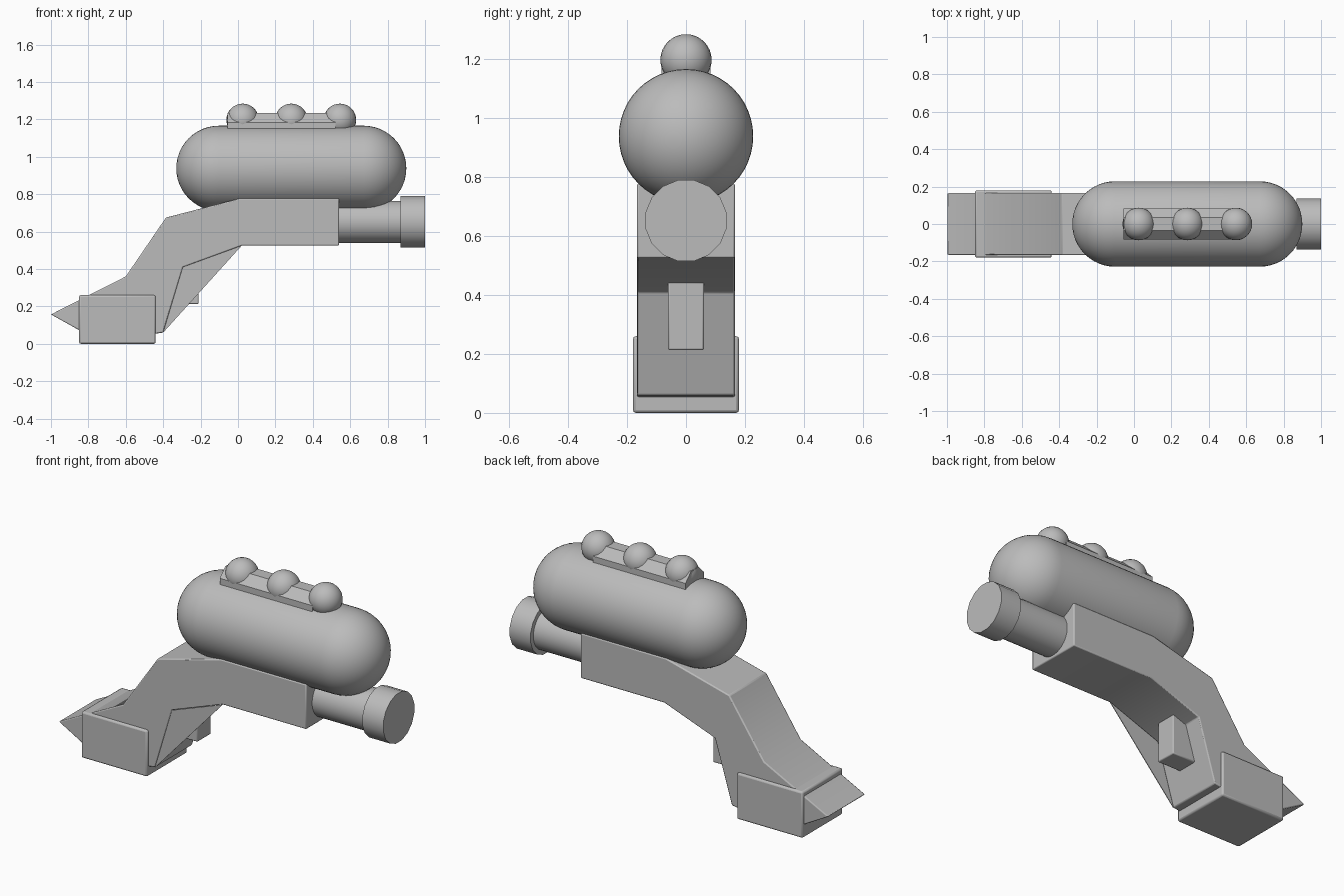
import bpy, bmesh, math
from mathutils import Matrix, Vector

cube = bpy.data.objects.get("Cube")
if cube:
    bpy.data.objects.remove(cube, do_unlink=True)

grey = bpy.data.materials.new("plain grey")
grey.use_nodes = True
colour = (0.5, 0.5, 0.5, 1)
grey.diffuse_color = colour
grey.node_tree.nodes["Principled BSDF"].inputs["Base Color"].default_value = colour


def finish(name, bm, bevel=0.0, angle=30):
    """Turn a bmesh into a shaded object, with an optional small edge bevel."""
    bmesh.ops.recalc_face_normals(bm, faces=bm.faces)
    mesh = bpy.data.meshes.new(name)
    bm.to_mesh(mesh)
    bm.free()
    mesh.materials.append(grey)
    obj = bpy.data.objects.new(name, mesh)
    bpy.context.collection.objects.link(obj)
    if bevel:
        mod = obj.modifiers.new("Bevel", "BEVEL")
        mod.width = bevel
        mod.segments = 2
        mod.limit_method = "ANGLE"
    bpy.ops.object.select_all(action="DESELECT")
    obj.select_set(True)
    bpy.context.view_layer.objects.active = obj
    bpy.ops.object.shade_smooth_by_angle(angle=math.radians(angle))
    return obj


def extrude_profile(name, points, y0, y1, bevel=0.0):
    """Extrude an x-z outline from y0 to y1."""
    bm = bmesh.new()
    face = bm.faces.new([bm.verts.new((x, y0, z)) for x, z in points])
    out = bmesh.ops.extrude_face_region(bm, geom=[face])
    moved = [v for v in out["geom"] if isinstance(v, bmesh.types.BMVert)]
    bmesh.ops.translate(bm, verts=moved, vec=(0, y1 - y0, 0))
    return finish(name, bm, bevel)


def box(name, x0, x1, half_width, z0, z1, bevel):
    outline = [(x0, z0), (x1, z0), (x1, z1), (x0, z1)]
    return extrude_profile(name, outline, -half_width, half_width, bevel)


def lathe(name, profile, z, steps, turn=0.0):
    """Spin an (x, radius) profile around a lengthwise axis at height z."""
    bm = bmesh.new()
    verts = [bm.verts.new((x, 0, r)) for x, r in profile]
    edges = [bm.edges.new(pair) for pair in zip(verts, verts[1:])]
    bmesh.ops.spin(bm, geom=verts + edges, cent=(0, 0, 0), axis=(1, 0, 0),
                   angle=math.tau, steps=steps)
    bmesh.ops.remove_doubles(bm, verts=bm.verts, dist=0.0001)
    bm.transform(Matrix.Translation((0, 0, z)) @ Matrix.Rotation(turn, 4, "X"))
    return finish(name, bm)


def rod(name, x0, x1, radius, z, steps):
    profile = [(x0, 0), (x0, radius), (x1, radius), (x1, 0)]
    return lathe(name, profile, z, steps, math.pi / steps)


# Bent body with its pointed toe, and the thin web on its front side
body = [(-1, 0.157), (-0.6, 0.36), (-0.385, 0.675), (0.01, 0.777),
        (0.54, 0.777), (0.54, 0.525), (0.02, 0.525), (-0.295, 0.41),
        (-0.4, 0.06), (-0.74, 0.012)]
extrude_profile("body", body, -0.166, 0.166, 0.006)
extrude_profile("front_web", body[6:9], -0.166, -0.162)

# Grip block around the foot, and the trigger
box("foot_block", -0.85, -0.44, 0.18, 0, 0.26, 0.01)
box("trigger", -0.36, -0.21, 0.061, 0.213, 0.443, 0.006)

# Barrel and muzzle
rod("barrel", 0.5, 0.9, 0.113, 0.652, 32)
rod("muzzle", 0.87, 1.0, 0.14, 0.652, 16)

# Round-ended tank
radius, tank = 0.228, []
for centre, start in ((-0.102, 180), (0.672, 90)):
    for i in range(13):
        a = math.radians(start - 7.5 * i)
        tank.append((centre + radius * math.cos(a), radius * math.sin(a)))
lathe("tank", tank, 0.938, 48)

# Rail and three knobs along the top of the tank
rod("top_rail", -0.055, 0.52, 0.09, 1.15, 8)
for i in range(3):
    bm = bmesh.new()
    bmesh.ops.create_uvsphere(bm, u_segments=24, v_segments=16, radius=0.087)
    bmesh.ops.translate(bm, verts=bm.verts, vec=Vector((0.025 + 0.26 * i, 0, 1.197)))
    finish("knob_%d" % (i + 1), bm)
